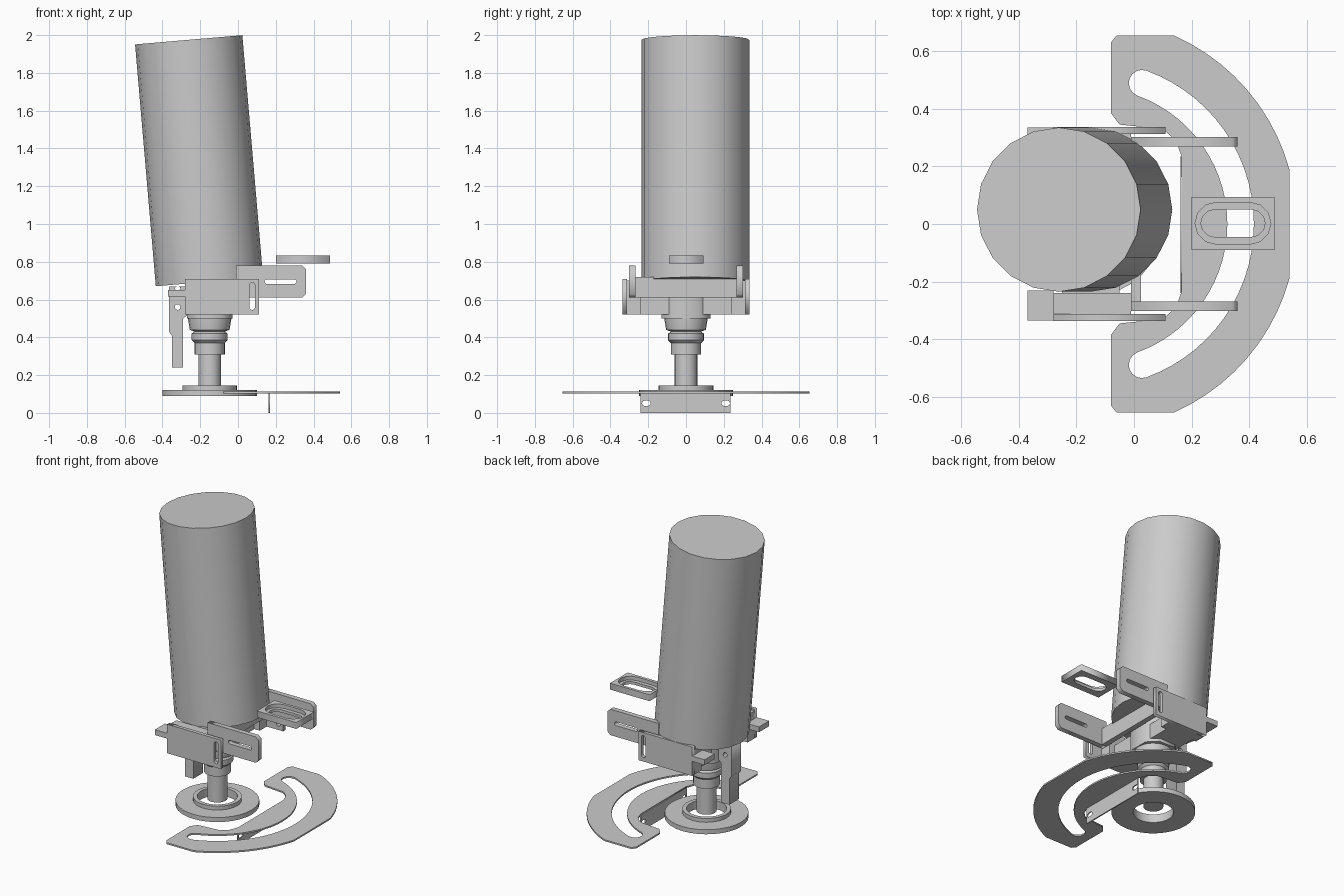
import bpy, bmesh
from math import sin, cos, pi, radians, sqrt, asin
from mathutils import Matrix, Vector

cube = bpy.data.objects.get("Cube")
if cube:
    bpy.data.objects.remove(cube)

grey = bpy.data.materials.new("plain grey")
grey.use_nodes = True
tone = (0.6, 0.6, 0.6, 1)
grey.diffuse_color = tone
grey.node_tree.nodes["Principled BSDF"].inputs["Base Color"].default_value = tone

AXIS = -0.15  # x of the shaft axis


def add(name, mesh, smooth=False):
    mesh.materials.clear()
    mesh.materials.append(grey)
    ob = bpy.data.objects.new(name, mesh)
    bpy.context.collection.objects.link(ob)
    if smooth:
        bpy.ops.object.select_all(action='DESELECT')
        ob.select_set(True)
        bpy.context.view_layer.objects.active = ob
        bpy.ops.object.shade_smooth_by_angle(angle=radians(30))
    return ob


def box(name, x, y, z):
    bm = bmesh.new()
    bmesh.ops.create_cube(bm, size=1)
    for v in bm.verts:
        v.co = [lo + (c + 0.5) * (hi - lo) for c, (lo, hi) in zip(v.co, (x, y, z))]
    mesh = bpy.data.meshes.new(name)
    bm.to_mesh(mesh)
    bm.free()
    return add(name, mesh)


def lathe(name, profile, steps=24, closed=False):
    """Turn a (radius, height) profile about the shaft axis."""
    bm = bmesh.new()
    vs = [bm.verts.new((r, 0, z)) for r, z in profile]
    edges = [bm.edges.new(p) for p in zip(vs, vs[1:])]
    if closed:
        edges.append(bm.edges.new((vs[-1], vs[0])))
    bmesh.ops.spin(bm, geom=vs + edges, cent=(0, 0, 0), axis=(0, 0, 1),
                   angle=2 * pi, steps=steps)
    bmesh.ops.remove_doubles(bm, verts=bm.verts, dist=1e-4)
    bmesh.ops.recalc_face_normals(bm, faces=bm.faces)
    bmesh.ops.translate(bm, verts=bm.verts, vec=(AXIS, 0, 0))
    mesh = bpy.data.meshes.new(name)
    bm.to_mesh(mesh)
    bm.free()
    return add(name, mesh, True)


# Directions that (outline u, outline v, thickness) take in space
FACING = {
    'z': Matrix.Identity(3),
    'y': Matrix(((1, 0, 0), (0, 0, -1), (0, 1, 0))),
    'x': Matrix(((0, 0, 1), (1, 0, 0), (0, 1, 0))),
}


def plate(name, facing, middle, thick, *loops):
    """Flat plate from an outline followed by its holes."""
    cu = bpy.data.curves.new(name, 'CURVE')
    cu.dimensions = '2D'
    cu.fill_mode = 'BOTH'
    cu.extrude = thick / 2
    for pts in loops:
        sp = cu.splines.new('POLY')
        sp.points.add(len(pts) - 1)
        for p, (u, v) in zip(sp.points, pts):
            p.co = (u, v, 0, 1)
        sp.use_cyclic_u = True
    tmp = bpy.data.objects.new(name + "_outline", cu)
    bpy.context.collection.objects.link(tmp)
    bpy.context.view_layer.update()
    mesh = bpy.data.meshes.new_from_object(
        tmp.evaluated_get(bpy.context.evaluated_depsgraph_get()))
    bpy.data.objects.remove(tmp)
    shift = Vector([middle if a == facing else 0 for a in 'xyz'])
    mesh.transform(Matrix.Translation(shift) @ FACING[facing].to_4x4())
    bm = bmesh.new()
    bm.from_mesh(mesh)
    bmesh.ops.remove_doubles(bm, verts=bm.verts, dist=1e-5)
    bmesh.ops.recalc_face_normals(bm, faces=bm.faces)
    bm.to_mesh(mesh)
    bm.free()
    mesh.name = name
    return add(name, mesh)


def arc(cx, cy, r, a, b, n):
    return [(cx + r * cos(a + (b - a) * i / n), cy + r * sin(a + (b - a) * i / n))
            for i in range(n + 1)]


def slot(u0, u1, v0, v1):
    """Rounded slot that fills the given rectangle."""
    w, h = u1 - u0, v1 - v0
    r = min(w, h) / 2
    if w >= h:
        return (arc(u1 - r, v0 + r, r, -pi / 2, pi / 2, 6)
                + arc(u0 + r, v0 + r, r, pi / 2, 1.5 * pi, 6))
    return (arc(u0 + r, v1 - r, r, 0, pi, 6)
            + arc(u0 + r, v0 + r, r, pi, 2 * pi, 6))


# Tilted main cylinder
bm = bmesh.new()
bmesh.ops.create_cone(bm, cap_ends=True, segments=20, radius1=0.285,
                      radius2=0.285, depth=1.285)
mesh = bpy.data.meshes.new("main_cylinder")
bm.to_mesh(mesh)
bm.free()
mesh.transform(Matrix.Translation((-0.206, 0.05, 1.335))
               @ Matrix.Rotation(radians(-4.9), 4, 'Y'))
add("main_cylinder", mesh, True)

# Stepped shaft and ring foot
lathe("shaft", [(0, 0.13), (0.06, 0.13), (0.06, 0.31), (0.08, 0.31), (0.08, 0.37),
                (0.095, 0.385), (0.095, 0.42), (0.08, 0.43), (0.105, 0.44),
                (0.115, 0.5), (0.115, 0.54), (0, 0.54)])
lathe("base_ring", [(0.12, 0.09), (0.25, 0.09), (0.25, 0.12), (0.145, 0.12),
                    (0.145, 0.145), (0.12, 0.145)], 32, True)

# Central block between the brackets
plate("hub_block", 'z', 0.6, 0.2,
      [(-0.27, -0.07), (-0.21, -0.13), (-0.09, -0.13), (-0.03, -0.07),
       (-0.03, 0.07), (-0.09, 0.13), (-0.21, 0.13), (-0.27, 0.07)])
box("cross_beam", (-0.25, -0.05), (-0.25, 0.25), (0.52, 0.62))

# Hanging rear foot with through holes
plate("rear_foot", 'y', 0, 0.1,
      [(-0.35, 0.24), (-0.29, 0.24), (-0.29, 0.5), (-0.265, 0.52), (-0.265, 0.67),
       (-0.365, 0.67), (-0.365, 0.43), (-0.35, 0.41)],
      slot(-0.335, -0.305, 0.545, 0.575), slot(-0.335, -0.305, 0.65, 0.668))

# Side brackets, flanges and slotted arms on both sides
for side, s in (("right", -1), ("left", 1)):
    plate(side + "_side_plate", 'y', s * 0.324, 0.024,
          [(-0.28, 0.52), (0.11, 0.52), (0.11, 0.71), (-0.28, 0.71)],
          slot(0.06, 0.09, 0.545, 0.69))
    box(side + "_side_block", (-0.28, -0.01), sorted((s * 0.24, s * 0.312)), (0.52, 0.7))
    box(side + "_flange", (-0.37, -0.28), sorted((s * 0.23, s * 0.335)), (0.615, 0.65))
    plate(side + "_arm", 'y', s * 0.285, 0.033,
          [(-0.01, 0.61), (0.34, 0.61), (0.36, 0.63), (0.36, 0.76), (0.34, 0.78),
           (-0.01, 0.78)],
          slot(0.14, 0.31, 0.683, 0.707))
box("arm_bridge", (-0.01, 0.025), (-0.285, 0.285), (0.61, 0.72))

# Floating slotted tab, with a sunken rim around the slot
rect = [(0.2, -0.09), (0.487, -0.09), (0.487, 0.093), (0.2, 0.093)]
plate("tab_upper", 'z', 0.82, 0.024, rect, slot(0.212, 0.475, -0.07, 0.075))
plate("tab_lower", 'z', 0.799, 0.018, rect, slot(0.232, 0.455, -0.045, 0.05))

# Curved base plate with an arc slot around the shaft axis
R, top, front = 0.715, 0.655, 0.54
a0, a1 = asin(top / R), asin(sqrt(R * R - (front - AXIS) ** 2) / R)
half = [(0.165, 0.235), (0.145, 0.29), (0.1, 0.33), (-0.05, 0.345), (-0.08, 0.385),
        (-0.08, 0.63), (-0.06, top)] + arc(AXIS, 0, R, a0, a1, 10)
outline = half + [(x, -y) for x, y in reversed(half)]
end, mid, hw = radians(70), 0.52, 0.046
groove = (arc(AXIS, 0, mid + hw, -end, end, 28)
          + arc(AXIS + mid * cos(end), mid * sin(end), hw, end, end + pi, 8)[1:-1]
          + arc(AXIS, 0, mid - hw, end, -end, 28)
          + arc(AXIS + mid * cos(end), -mid * sin(end), hw, pi - end, 2 * pi - end, 8)[1:-1])
plate("curved_base_plate", 'z', 0.108, 0.01, outline, groove)

# Turned-down lip with two slotted holes
plate("base_lip", 'x', 0.165, 0.008,
      [(-0.24, 0.0), (0.235, 0.0), (0.235, 0.108), (-0.24, 0.108)],
      *[slot(y - 0.023, y + 0.023, 0.037, 0.065) for y in (-0.21, 0.21)])
